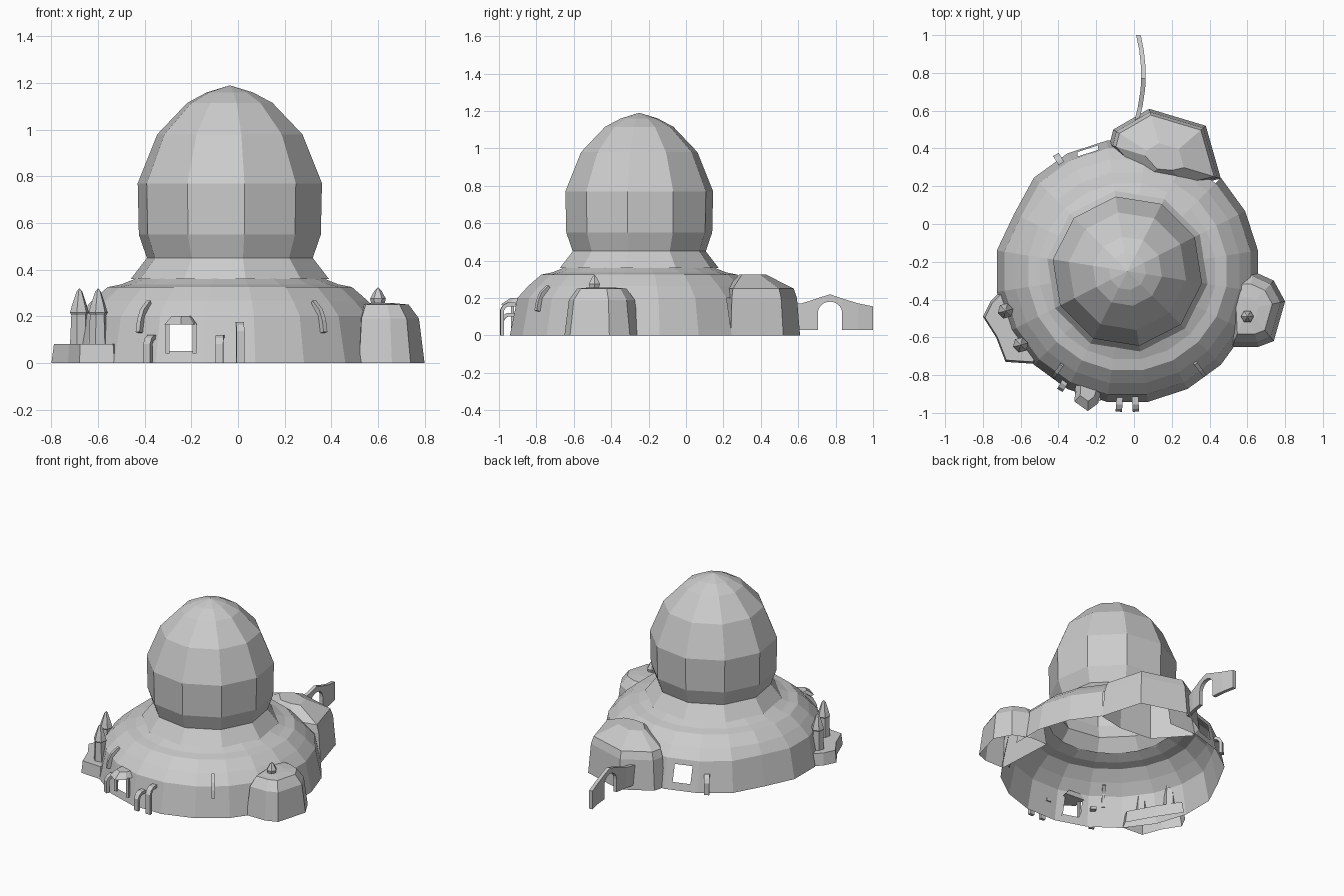
import bpy, bmesh
from math import sin, cos, radians, degrees, atan2, pi, sqrt
from mathutils import Vector

cube = bpy.data.objects.get("Cube")
if cube:
    bpy.data.objects.remove(cube)

stone = bpy.data.materials.new("pale grey stone")
stone.use_nodes = True
GREY = (0.6, 0.6, 0.6, 1)
stone.diffuse_color = GREY
stone.node_tree.nodes["Principled BSDF"].inputs["Base Color"].default_value = GREY

CX, CY = -0.035, -0.25      # shared axis of hall and dome


def finish(name, bm):
    bmesh.ops.recalc_face_normals(bm, faces=bm.faces)
    mesh = bpy.data.meshes.new(name)
    bm.to_mesh(mesh)
    bm.free()
    mesh.materials.append(stone)
    obj = bpy.data.objects.new(name, mesh)
    bpy.context.collection.objects.link(obj)
    return obj


def skin(rings, start_cap=False, end_cap=False):
    """Join successive closed rings; a ring of one point makes a tip."""
    bm = bmesh.new()
    rows = [[bm.verts.new(p) for p in ring] for ring in rings]
    for a, b in zip(rows, rows[1:]):
        n = len(a)
        for i in range(n):
            j = (i + 1) % n
            if len(b) == 1:
                bm.faces.new((a[i], a[j], b[0]))
            else:
                bm.faces.new((a[i], a[j], b[j], b[i]))
    if start_cap:
        bm.faces.new(rows[0])
    if end_cap:
        bm.faces.new(rows[-1])
    return bm


def turned(profile, sides, x, y, offset=0.0):
    """Rings of a faceted turned shape from (radius, height) pairs."""
    rings = []
    for r, z in profile:
        if r == 0:
            rings.append([(x, y, z)])
        else:
            angles = [radians(offset + 360 * i / sides) for i in range(sides)]
            rings.append([(x + r * cos(a), y + r * sin(a), z) for a in angles])
    return rings


def scaled(outline, centre, profile):
    """Rings of a plan outline shrunk towards a centre by (scale, height)."""
    cx, cy = centre
    return [[(cx + (x - cx) * s, cy + (y - cy) * s, z) for x, y in outline]
            for s, z in profile]


def polar(angle, r, z):
    a = radians(angle)
    return Vector((CX + r * cos(a), CY + r * sin(a), z))


def rib(name, angle, path, width, depth):
    """Square bar swept along a (radius, height) path in a radial plane."""
    side = polar(angle + 90, 1, 0) - Vector((CX, CY, 0))
    rings = []
    for i, (r, z) in enumerate(path):
        r0, z0 = path[max(i - 1, 0)]
        r1, z1 = path[min(i + 1, len(path) - 1)]
        length = sqrt((r1 - r0) ** 2 + (z1 - z0) ** 2)
        nr, nz = (z1 - z0) / length, -(r1 - r0) / length
        ring = []
        for s, d in ((-1, -1), (1, -1), (1, 1), (-1, 1)):
            p = polar(angle, r + nr * d * depth / 2, z + nz * d * depth / 2)
            ring.append(p + side * s * width / 2)
        rings.append(ring)
    finish(name, skin(rings, True, True))


# Hall: twenty-sided open shell with sloping shoulder
hall_rings = turned([(0.70, 0), (0.66, 0.2), (0.60, 0.265), (0.53, 0.325),
                     (0.47, 0.337), (0.40, 0.365)], 20, CX, CY, 27)
for ring in hall_rings[:2]:
    x, y, z = ring[7]
    ring[7] = (CX + (x - CX) * 0.96, CY + (y - CY) * 0.96, z)
hall = skin(hall_rings)


def wall_angle(face):
    c = face.calc_center_median()
    return degrees(atan2(c.y - CY, c.x - CX)) % 360


def wall_faces(*angles):
    return [f for f in hall.faces if f.calc_center_median().z < 0.2
            and any(abs(wall_angle(f) - a) < 8.5 for a in angles)]


# Wall panels swallowed by the annexes
bmesh.ops.delete(hall, geom=wall_faces(54, 72, 342), context='FACES')

# Doorways cut through the front and back wall panels
DOOR_X, DOOR_Z = (-0.30, -0.19), (0.05, 0.165)
cuts = [((x, 0, 0), (1, 0, 0)) for x in DOOR_X]
cuts += [((0, 0, z), (0, 0, 1)) for z in DOOR_Z]
for co, no in cuts:
    panels = wall_faces(252, 108)
    geom = set(panels)
    for f in panels:
        geom.update(f.edges)
        geom.update(f.verts)
    bmesh.ops.bisect_plane(hall, geom=list(geom), plane_co=co, plane_no=no)
openings = []
for f in wall_faces(252, 108):
    c = f.calc_center_median()
    if DOOR_X[0] < c.x < DOOR_X[1] and DOOR_Z[0] < c.z < DOOR_Z[1]:
        openings.append(f)
bmesh.ops.delete(hall, geom=openings, context='FACES')
finish("hall", hall)

# Dome: ten-sided pointed tower
finish("dome", skin(turned(
    [(0.43, 0.36), (0.36, 0.45), (0.395, 0.55), (0.40, 0.77), (0.315, 0.98),
     (0.185, 1.115), (0.10, 1.16), (0, 1.19)], 10, CX, CY, 27)))

# Annexes against the hall
back_plan = [(-0.13, 0.42), (-0.11, 0.50), (0.08, 0.61), (0.38, 0.52),
             (0.46, 0.24), (0.28, 0.20), (0.05, 0.22)]
finish("back_annex", skin(scaled(back_plan, (0.16, 0.33), [
    (1, 0), (0.94, 0.2), (0.88, 0.25), (0.35, 0.325)]), False, True))

side_plan = [(0.50, -0.25), (0.63, -0.25), (0.74, -0.30), (0.80, -0.41),
             (0.74, -0.62), (0.66, -0.65), (0.52, -0.65)]
finish("side_annex", skin(scaled(side_plan, (0.60, -0.45), [
    (1, 0), (0.88, 0.19), (0.66, 0.25), (0.3, 0.257)]), False, True))
finish("side_annex_finial", skin(turned(
    [(0.025, 0.24), (0.034, 0.275), (0.015, 0.31), (0, 0.325)],
    6, 0.60, -0.49)))

# Terrace with two turrets
terrace_plan = [(-0.70, -0.35), (-0.76, -0.41), (-0.80, -0.49),
                (-0.73, -0.60), (-0.68, -0.73), (-0.53, -0.74),
                (-0.50, -0.68), (-0.60, -0.50)]
finish("terrace", skin(scaled(terrace_plan, (-0.62, -0.57), [
    (1, 0), (0.94, 0.08)]), False, True))
for i, (x, y) in enumerate([(-0.68, -0.46), (-0.60, -0.64)]):
    finish(f"turret_{i + 1}", skin(turned(
        [(0.042, 0.07), (0.036, 0.205), (0.042, 0.215), (0.032, 0.25),
         (0.013, 0.305), (0, 0.32)], 6, x, y, 15)))

# Front door canopy, posts and sill
canopy_plan = [(-0.31, -0.85), (-0.315, -0.94), (-0.245, -0.99),
               (-0.19, -0.95), (-0.165, -0.86)]
finish("door_canopy", skin(scaled(canopy_plan, (-0.24, -0.86), [
    (1, 0.165), (0.6, 0.2)]), True, True))
for name, x in (("door_post_right", -0.303), ("door_post_left", -0.187)):
    y = -0.91 - 0.3 * (x + 0.245)
    finish(name, skin(turned([(0.012, 0.04), (0.012, 0.17)], 4, x, y, 45),
                      True, True))

# Hooked pipes that rise from the ground and bend into the wall
for name, angle, h in (("hook_far_right", 240.5, 0.115),
                       ("hook_middle", 266.5, 0.115),
                       ("hook_left", 273.5, 0.17),
                       ("hook_back", 121.5, 0.115)):
    r = 0.735 if "middle" in name or "left" in name else 0.715
    path = [(r, 0), (r, h - 0.035), (r - 0.012, h - 0.015),
            (r - 0.03, h - 0.005), (r - 0.07, h - 0.005)]
    rib(name, angle, path, 0.034, 0.02)

# Thin buttresses running down the shoulder
for name, angle in (("buttress_left", 306.5), ("buttress_right", 235)):
    rib(name, angle, [(0.60, 0.255), (0.645, 0.22), (0.665, 0.18),
                      (0.675, 0.13)], 0.02, 0.03)

# Arched bridge wall reaching out behind
MID, HALF, SPRING, CROWN, FOOT = 0.77, 0.065, 0.12, 0.18, 0.03
columns = [(0.54, FOOT), (0.62, FOOT), (MID - HALF, FOOT)]
for i in range(11):
    a = pi - pi * i / 10
    columns.append((MID + HALF * cos(a), SPRING + (CROWN - SPRING) * sin(a)))
columns += [(MID + HALF, FOOT), (0.92, FOOT), (1.0, FOOT)]
rings = []
for y, low in columns:
    if y < MID:
        top = 0.22 - 0.055 * min((MID - y) / 0.17, 1)
    else:
        top = 0.22 - 0.065 * (1 - (1 - min((y - MID) / 0.23, 1)) ** 1.3)
    x = 0.05 - 0.6 * (y - 0.79) ** 2
    t = 0.012
    rings.append([(x - t, y, low), (x + t, y, low),
                  (x + t, y, top), (x - t, y, top)])
finish("bridge", skin(rings, True, True))
